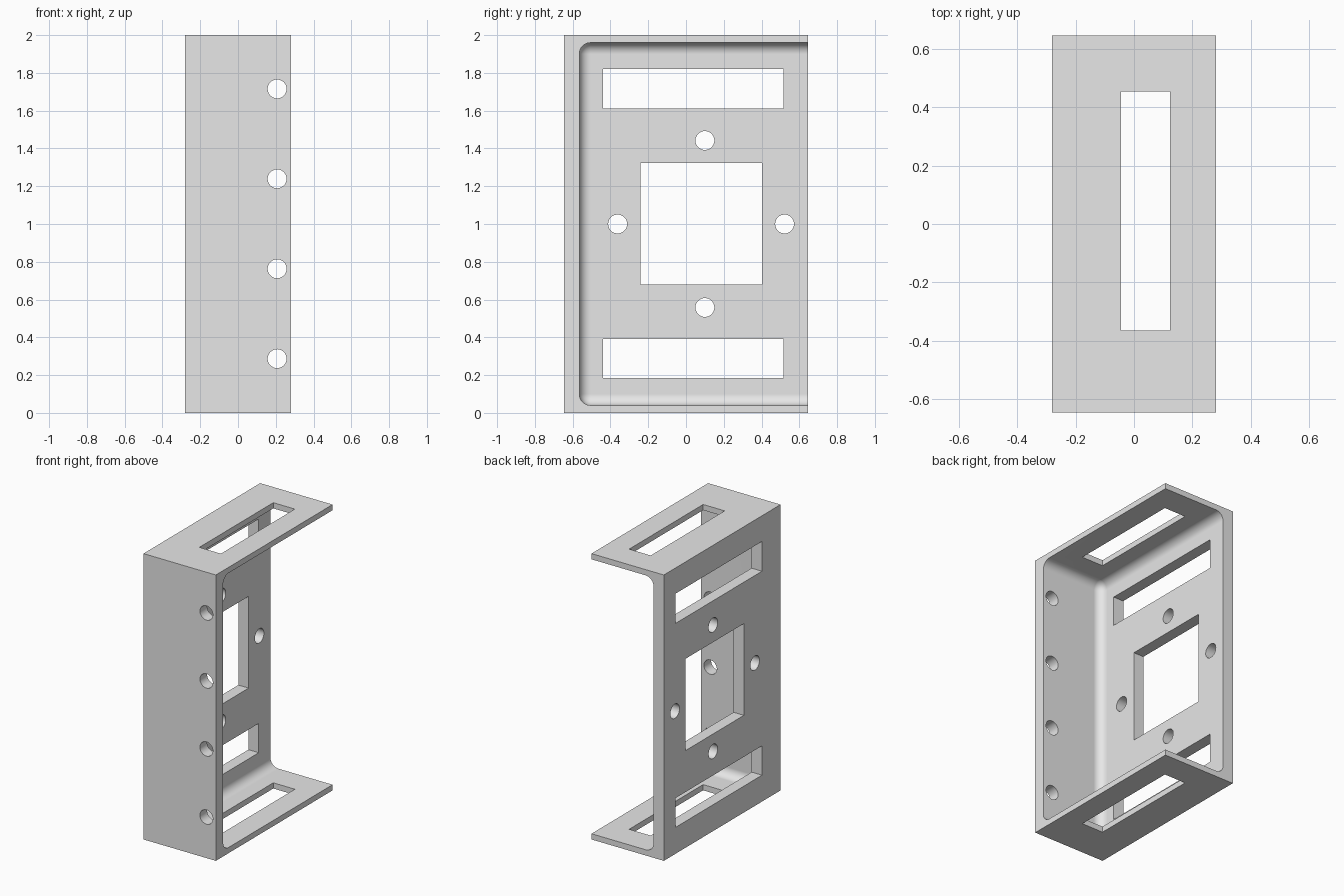
import bpy, bmesh, math
from mathutils import Matrix, Vector

if "Cube" in bpy.data.objects:
    bpy.data.objects.remove(bpy.data.objects["Cube"], do_unlink=True)

W, D, H = 0.28, 0.645, 2.0      # half width, half depth, height
WALL, FLANGE = 0.08, 0.04       # wall and flange thickness
FILLET, HOLE = 0.06, 0.05       # inner fillet and hole radius


def add_box(bm, x0, x1, y0, y1, z0, z1):
    size = Vector((x1 - x0, y1 - y0, z1 - z0))
    mid = Vector((x0 + x1, y0 + y1, z0 + z1)) / 2
    bmesh.ops.create_cube(bm, size=1, matrix=Matrix.Translation(mid) @ Matrix.Diagonal(size.to_4d()))


def add_pin(bm, centre, axis):
    turn = Matrix.Rotation(math.pi / 2, 4, axis)
    bmesh.ops.create_cone(bm, cap_ends=True, segments=40, radius1=HOLE, radius2=HOLE,
                          depth=0.2, matrix=Matrix.Translation(centre) @ turn)


def make_object(name, bm):
    mesh = bpy.data.meshes.new(name)
    bm.to_mesh(mesh)
    bm.free()
    obj = bpy.data.objects.new(name, mesh)
    bpy.context.collection.objects.link(obj)
    return obj


def cut(target, cutter):
    mod = target.modifiers.new(cutter.name, "BOOLEAN")
    mod.operation, mod.solver, mod.object = "DIFFERENCE", "EXACT", cutter
    cutter.hide_render = True
    bpy.context.view_layer.objects.active = target
    bpy.ops.object.modifier_apply(modifier=mod.name)
    bpy.data.objects.remove(cutter, do_unlink=True)


# Solid block that becomes the bracket
bm = bmesh.new()
add_box(bm, -W, W, -D, D, 0, H)
bracket = make_object("bracket", bm)

# Rounded cavity, open to the left side and the back
bm = bmesh.new()
add_box(bm, WALL - W, 1, WALL - D, 1.5, FLANGE, H - FLANGE)
bmesh.ops.bevel(bm, geom=bm.edges[:], offset=FILLET, offset_type="OFFSET",
                segments=8, profile=0.5, affect="EDGES")
cut(bracket, make_object("cavity_cutter", bm))

# Windows, slots and screw holes
bm = bmesh.new()
mid_wall = WALL / 2 - W
for z0, z1 in ((0.185, 0.39), (1.612, 1.82)):
    add_box(bm, mid_wall - 0.1, mid_wall + 0.1, -0.44, 0.515, z0, z1)
add_box(bm, mid_wall - 0.1, mid_wall + 0.1, -0.24, 0.403, 0.68, 1.322)
for angle in range(4):
    a = angle * math.pi / 2
    add_pin(bm, (mid_wall, 0.08 + 0.442 * math.cos(a) + 0.02 * abs(math.sin(a)),
                 1 + 0.442 * math.sin(a)), "Y")
for i in range(4):
    add_pin(bm, (0.207, WALL / 2 - D, 0.287 + 0.476 * i), "X")
for z in (0, H):
    add_box(bm, -0.044, 0.123, -0.365, 0.453, z - 0.1, z + 0.1)
cut(bracket, make_object("opening_cutter", bm))

# Grey metal
grey = bpy.data.materials.new("grey_metal")
grey.use_nodes = True
colour = (0.8, 0.8, 0.8, 1)
grey.diffuse_color = colour
grey.node_tree.nodes["Principled BSDF"].inputs["Base Color"].default_value = colour
bracket.data.materials.clear()
bracket.data.materials.append(grey)
for face in bracket.data.polygons:
    face.material_index = 0

# Smooth fillets and holes, flat walls
bpy.ops.object.select_all(action="DESELECT")
bracket.select_set(True)
bpy.context.view_layer.objects.active = bracket
bpy.ops.object.shade_smooth_by_angle(angle=math.radians(30))
normals = bracket.modifiers.new("flat_walls", "WEIGHTED_NORMAL")
normals.keep_sharp = True
